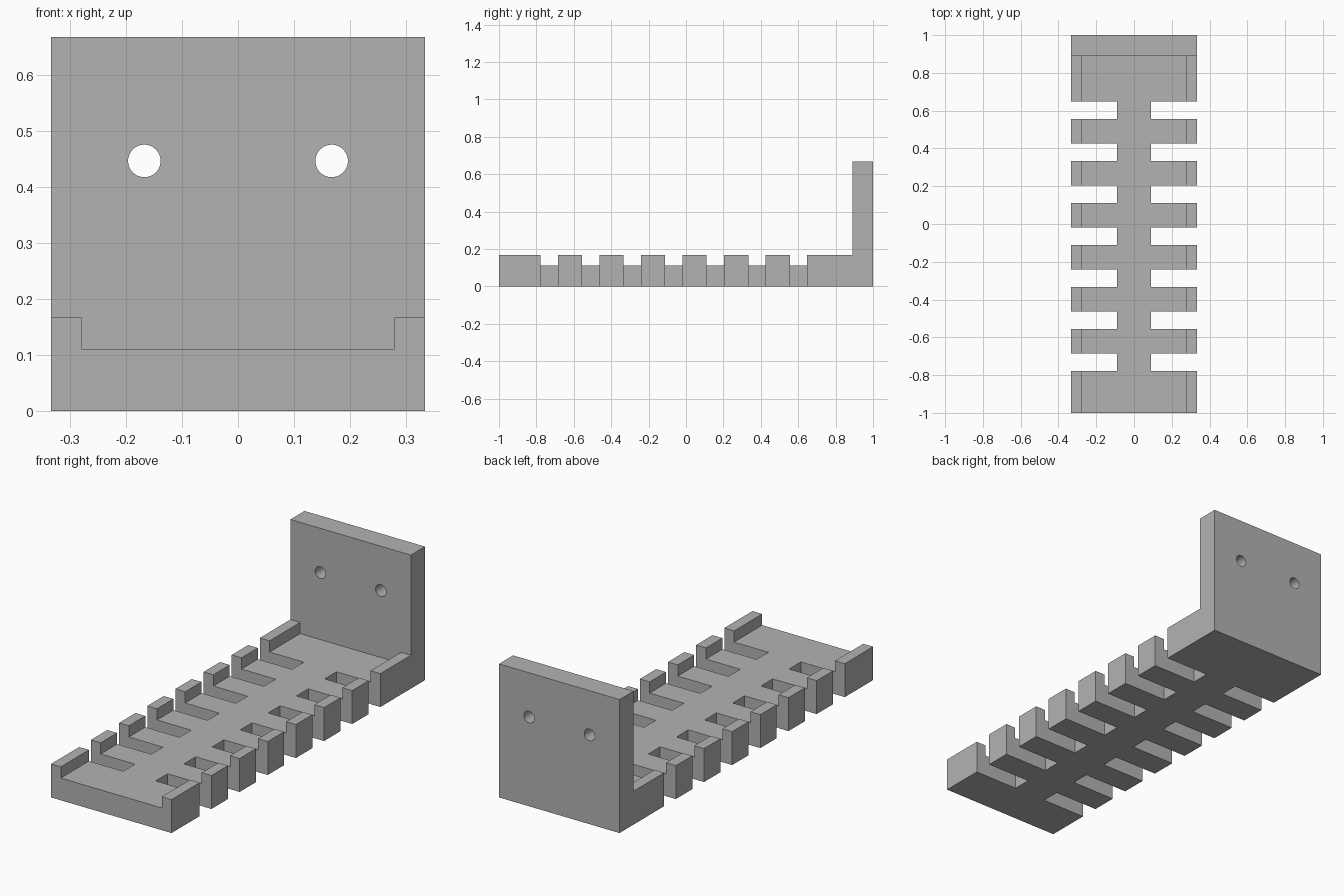
import bpy
import bmesh
from math import radians
from mathutils import Matrix

cube = bpy.data.objects.get("Cube")
if cube:
    bpy.data.objects.remove(cube, do_unlink=True)

HALF_W, LIP_X, SPINE_X = 0.333, 0.279, 0.09
FLOOR_Z, LIP_Z, WALL_Z = 0.111, 0.167, 0.667
WALL_Y = 0.889
SLOT_START, SLOT_STEP, SLOT_LEN, SLOTS = -0.778, 0.2222, 0.093, 7
HOLE_X, HOLE_Z, HOLE_R = 0.167, 0.446, 0.029

grey = bpy.data.materials.new("plain grey")
grey.use_nodes = True
colour = (0.45, 0.45, 0.45, 1)
grey.diffuse_color = colour
grey.node_tree.nodes["Principled BSDF"].inputs["Base Color"].default_value = colour


def add_object(name, bm):
    bmesh.ops.recalc_face_normals(bm, faces=bm.faces)
    mesh = bpy.data.meshes.new(name)
    bm.to_mesh(mesh)
    bm.free()
    mesh.materials.append(grey)
    obj = bpy.data.objects.new(name, mesh)
    bpy.context.collection.objects.link(obj)
    return obj


def extrude_profile(name, points, start, end):
    """Extrude an x-z outline along y."""
    bm = bmesh.new()
    face = bm.faces.new([bm.verts.new((x, start, z)) for x, z in points])
    extruded = bmesh.ops.extrude_face_region(bm, geom=[face])["geom"]
    verts = [v for v in extruded if isinstance(v, bmesh.types.BMVert)]
    bmesh.ops.translate(bm, verts=verts, vec=(0, end - start, 0))
    return add_object(name, bm)


def box(bm, low, high):
    size = [b - a for a, b in zip(low, high)]
    centre = [(a + b) / 2 for a, b in zip(low, high)]
    matrix = Matrix.Translation(centre) @ Matrix.Diagonal((*size, 1))
    bmesh.ops.create_cube(bm, size=1, matrix=matrix)


def combine(target, other, operation):
    """Apply a boolean, then discard the helper object."""
    modifier = target.modifiers.new(operation.lower(), "BOOLEAN")
    modifier.operation = operation
    modifier.solver = "EXACT"
    modifier.object = other
    bpy.ops.object.select_all(action="DESELECT")
    target.select_set(True)
    bpy.context.view_layer.objects.active = target
    bpy.ops.object.modifier_apply(modifier=modifier.name)
    bpy.data.objects.remove(other, do_unlink=True)


# Tray with a raised lip on each long side, running into the back wall
half = [(HALF_W, 0), (HALF_W, LIP_Z), (LIP_X, LIP_Z), (LIP_X, FLOOR_Z)]
outline = half + [(-x, z) for x, z in reversed(half)]
bracket = extrude_profile("slotted_wall_bracket", outline, -1, WALL_Y + 0.05)

# Upright mounting wall
wall_outline = [(-HALF_W, 0), (HALF_W, 0), (HALF_W, WALL_Z), (-HALF_W, WALL_Z)]
wall = extrude_profile("mounting_wall", wall_outline, WALL_Y, 1)
combine(bracket, wall, "UNION")

# Rows of open slots on both sides, leaving a central spine
bm = bmesh.new()
for i in range(SLOTS):
    y = SLOT_START + i * SLOT_STEP
    box(bm, (SPINE_X, y, -1), (1, y + SLOT_LEN, 1))
    box(bm, (-1, y, -1), (-SPINE_X, y + SLOT_LEN, 1))
combine(bracket, add_object("slot_cutter", bm), "DIFFERENCE")

# Two round screw holes through the wall
bm = bmesh.new()
for side in (-1, 1):
    place = Matrix.Translation((side * HOLE_X, WALL_Y, HOLE_Z))
    bmesh.ops.create_cone(bm, cap_ends=True, segments=48, radius1=HOLE_R,
                          radius2=HOLE_R, depth=0.6,
                          matrix=place @ Matrix.Rotation(radians(90), 4, "X"))
combine(bracket, add_object("screw_hole_cutter", bm), "DIFFERENCE")

bpy.ops.object.shade_smooth_by_angle(angle=radians(30))
